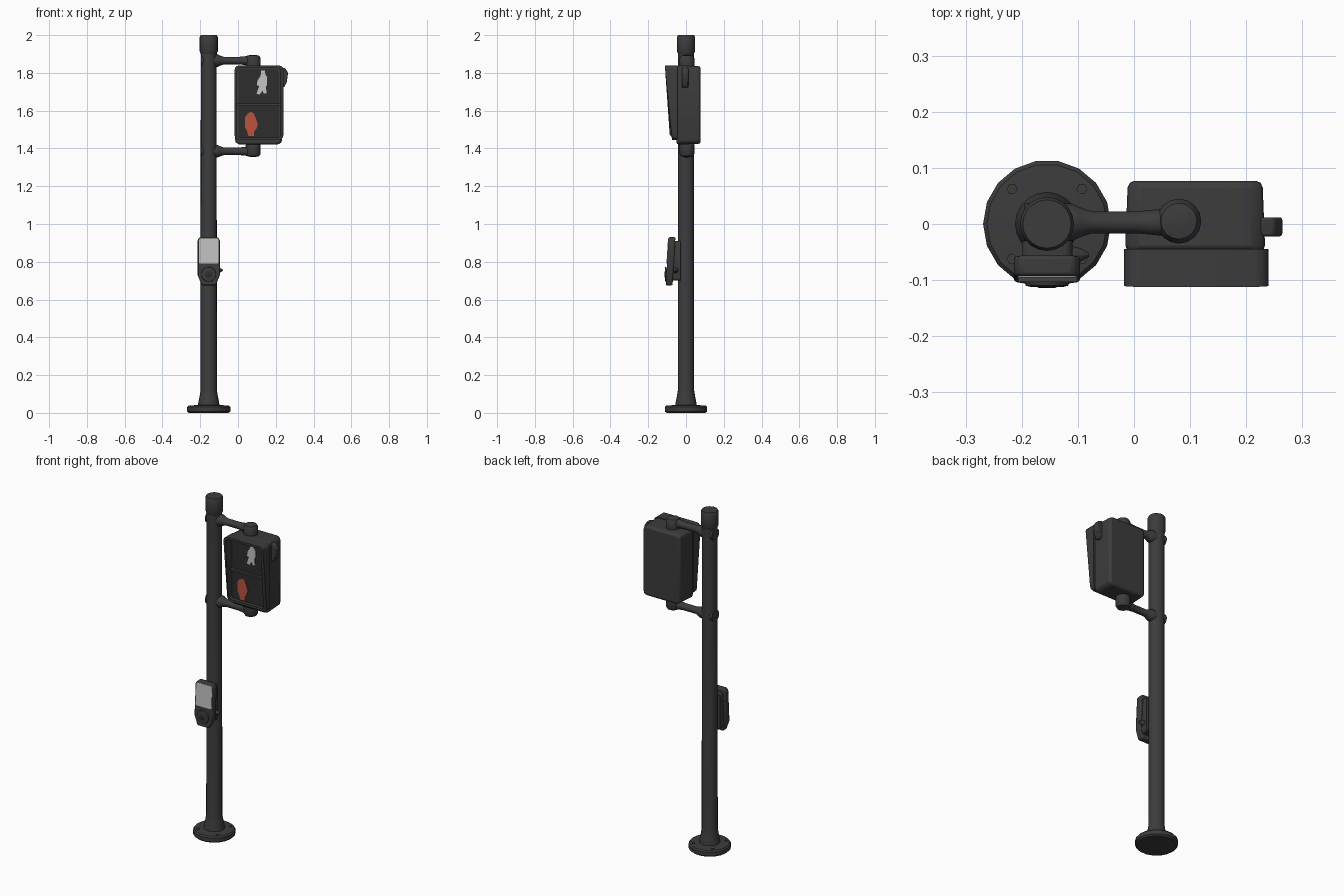
import bpy, bmesh, math
from mathutils import Vector, Matrix

if "Cube" in bpy.data.objects:
    bpy.data.objects.remove(bpy.data.objects["Cube"])


def material(name, r, g, b):
    m = bpy.data.materials.new(name)
    m.diffuse_color = (r, g, b, 1)
    m.use_nodes = True
    m.node_tree.nodes["Principled BSDF"].inputs["Base Color"].default_value = m.diffuse_color
    return m


DARK = material("dark grey metal", 0.045, 0.045, 0.046)
BLACK = material("near black lens", 0.026, 0.026, 0.027)
RED = material("hand red", 0.50, 0.085, 0.05)
PALE = material("walker pale grey", 0.55, 0.55, 0.54)
SIGN = material("sign light grey", 0.52, 0.52, 0.52)
PX = -0.155  # pole centre in x


def finish(bm, name, mat, bevel=0, angle=40):
    bmesh.ops.recalc_face_normals(bm, faces=bm.faces)
    me = bpy.data.meshes.new(name)
    bm.to_mesh(me)
    bm.free()
    ob = bpy.data.objects.new(name, me)
    bpy.context.collection.objects.link(ob)
    me.materials.append(mat)
    if bevel:
        b = ob.modifiers.new("bevel", 'BEVEL')
        b.width, b.segments, b.limit_method = bevel, 2, 'ANGLE'
    bpy.ops.object.select_all(action='DESELECT')
    ob.select_set(True)
    bpy.context.view_layer.objects.active = ob
    bpy.ops.object.shade_smooth_by_angle(angle=math.radians(angle))
    return ob


def lathe(name, profile, origin, n=20, axis='Z', mat=DARK, yscale=1):
    """Closed turned shape from (radius, height) pairs along an axis."""
    rot = {'Z': Matrix.Identity(3), 'X': Matrix.Rotation(math.pi / 2, 3, 'Y'),
           'Y': Matrix.Rotation(math.pi / 2, 3, 'X')}[axis]
    bm = bmesh.new()
    rings = []
    for r, h in profile:
        rings.append([bm.verts.new(rot @ Vector((r * math.cos(a), yscale * r * math.sin(a), h)) + Vector(origin))
                      for a in (2 * math.pi * i / n for i in range(n))])
    for lo, hi in zip(rings, rings[1:]):
        for i in range(n):
            bm.faces.new((lo[i], lo[(i + 1) % n], hi[(i + 1) % n], hi[i]))
    bm.faces.new(rings[0])
    bm.faces.new(rings[-1])
    return finish(bm, name, mat)


def prism(name, outline, front, back, mat=DARK, bevel=0):
    """Extrude an (x, z) outline from back y to front(z)."""
    bm = bmesh.new()
    f = [bm.verts.new((x, front(z), z)) for x, z in outline]
    b = [bm.verts.new((x, back(z), z)) for x, z in outline]
    n = len(outline)
    bm.faces.new(f)
    bm.faces.new(b)
    for i in range(n):
        bm.faces.new((f[i], f[(i + 1) % n], b[(i + 1) % n], b[i]))
    return finish(bm, name, mat, bevel)


def rounded(x0, x1, z0, z1, r, seg=3):
    pts = []
    for cx, cz, a0 in ((x1 - r, z1 - r, 0), (x0 + r, z1 - r, 90), (x0 + r, z0 + r, 180), (x1 - r, z0 + r, 270)):
        for i in range(seg + 1):
            a = math.radians(a0 + 90 * i / seg)
            pts.append((cx + r * math.cos(a), cz + r * math.sin(a)))
    return pts


def at(y):
    return lambda z: y


# base flange, bolts and pole with cap
lathe("base_flange", [(0.105, 0), (0.114, 0.008), (0.114, 0.03), (0.107, 0.038), (0.06, 0.042)], (PX, 0, 0), 18)
for i in range(4):
    a = math.pi / 4 + i * math.pi / 2
    lathe("base_bolt", [(0.01, 0.035), (0.01, 0.043)],
          (PX + 0.088 * math.cos(a), 0.088 * math.sin(a), 0), 6)
lathe("pole", [(0.058, 0.03), (0.055, 0.055), (0.048, 0.09), (0.043, 0.12), (0.042, 1.92)], (PX, 0, 0))
lathe("pole_cap", [(0.042, 1.90), (0.048, 1.915), (0.048, 1.99), (0.043, 2.0)], (PX, 0, 0))

# two bracket arms, each with a pole collar and an end elbow
for z, s, tag in ((1.865, 1, "upper"), (1.385, -1, "lower")):
    lathe(tag + "_arm", [(0.034, -0.04), (0.034, 0.045), (0.027, 0.06), (0.02, 0.08), (0.02, 0.16),
                         (0.024, 0.2), (0.027, 0.25)], (PX, 0.003, z), 14, 'X')
    elbow = [(0.034, z - s * 0.055), (0.04, z - s * 0.03), (0.04, z + s * 0.012),
             (0.032, z + s * 0.026), (0.014, z + s * 0.03)]
    lathe(tag + "_elbow", elbow, (0.08, 0.005, 0), 16)

# signal housing, slightly tapered towards the back
box = prism("signal_housing", rounded(-0.016, 0.234, 1.42, 1.84, 0.025), at(-0.05), at(0.077), bevel=0.012)
for v in box.data.vertices:
    if v.co.y > 0:
        v.co.x = 0.109 + (v.co.x - 0.109) * 0.96
        v.co.z = 1.63 + (v.co.z - 1.63) * 0.98
prism("signal_lens", rounded(0.002, 0.216, 1.445, 1.82, 0.015), at(-0.054), at(-0.045), BLACK)


# open slanted visor frame around the face, deepest at the top
def visor_front(z):
    return -0.112 + (1.84 - z) * 0.07 if z > 1.47 else -0.075


bm = bmesh.new()
outer = rounded(-0.018, 0.24, 1.445, 1.84, 0.025)
inner = rounded(-0.004, 0.226, 1.459, 1.826, 0.016)
loops = [[bm.verts.new((x, y(z), z)) for x, z in pts] for pts, y in
         ((outer, at(-0.045)), (outer, visor_front), (inner, visor_front), (inner, at(-0.045)))]
for k in range(4):
    A, B = loops[k], loops[(k + 1) % 4]
    for i in range(len(A)):
        j = (i + 1) % len(A)
        bm.faces.new((A[i], A[j], B[j], B[i]))
finish(bm, "signal_visor", DARK)
prism("visor_divider", [(-0.004, 1.625), (0.226, 1.625), (0.226, 1.637), (-0.004, 1.637)], at(-0.07), at(-0.05))

# hinge latch on the right side
prism("side_latch", [(0.225, 1.83), (0.25, 1.825), (0.265, 1.80), (0.258, 1.75), (0.245, 1.725), (0.225, 1.72)],
      at(-0.022), at(0.012), bevel=0.005)

# lit symbols: walking figure and raised hand
walker = [(0.122, 1.812), (0.142, 1.812), (0.146, 1.79), (0.155, 1.775), (0.153, 1.735), (0.148, 1.73),
          (0.151, 1.69), (0.137, 1.69), (0.13, 1.705), (0.114, 1.685), (0.098, 1.69), (0.112, 1.73),
          (0.1, 1.735), (0.103, 1.76), (0.12, 1.785)]
prism("walker_symbol", walker, at(-0.058), at(-0.053), PALE)
hand = [(0.052, 1.585), (0.068, 1.594), (0.084, 1.585), (0.094, 1.56), (0.105, 1.53), (0.098, 1.505),
        (0.086, 1.49), (0.084, 1.465), (0.055, 1.465), (0.048, 1.49), (0.037, 1.515), (0.037, 1.565)]
prism("hand_symbol", hand, at(-0.058), at(-0.053), RED)


# push button unit with sign plate and rounded lower end
def unit_front(z):
    return -0.107 + (z - 0.68) * 0.06


unit = [(-0.202, 0.93), (-0.108, 0.93), (-0.096, 0.915), (-0.096, 0.73), (-0.118, 0.675), (-0.192, 0.675),
        (-0.214, 0.73), (-0.214, 0.915)]
prism("button_housing", unit, unit_front, lambda z: unit_front(z) + 0.036, bevel=0.006)
prism("button_mount", rounded(PX - 0.045, PX + 0.045, 0.70, 0.91, 0.015), at(-0.08), at(-0.03))
prism("sign_plate", rounded(-0.207, -0.102, 0.79, 0.923, 0.01), lambda z: unit_front(z) - 0.003, unit_front, SIGN)
lathe("button_ring", [(0.04, 0), (0.038, 0.008), (0.03, 0.01)], (PX, -0.102, 0.733), 16, 'Y')
lathe("push_button", [(0.022, 0), (0.022, 0.009), (0.014, 0.013)], (PX, -0.101, 0.733), 14, 'Y', BLACK)
lathe("side_knob", [(0.016, 0), (0.012, 0.02), (0.003, 0.035)], (-0.115, -0.055, 0.755), 8, 'X')
